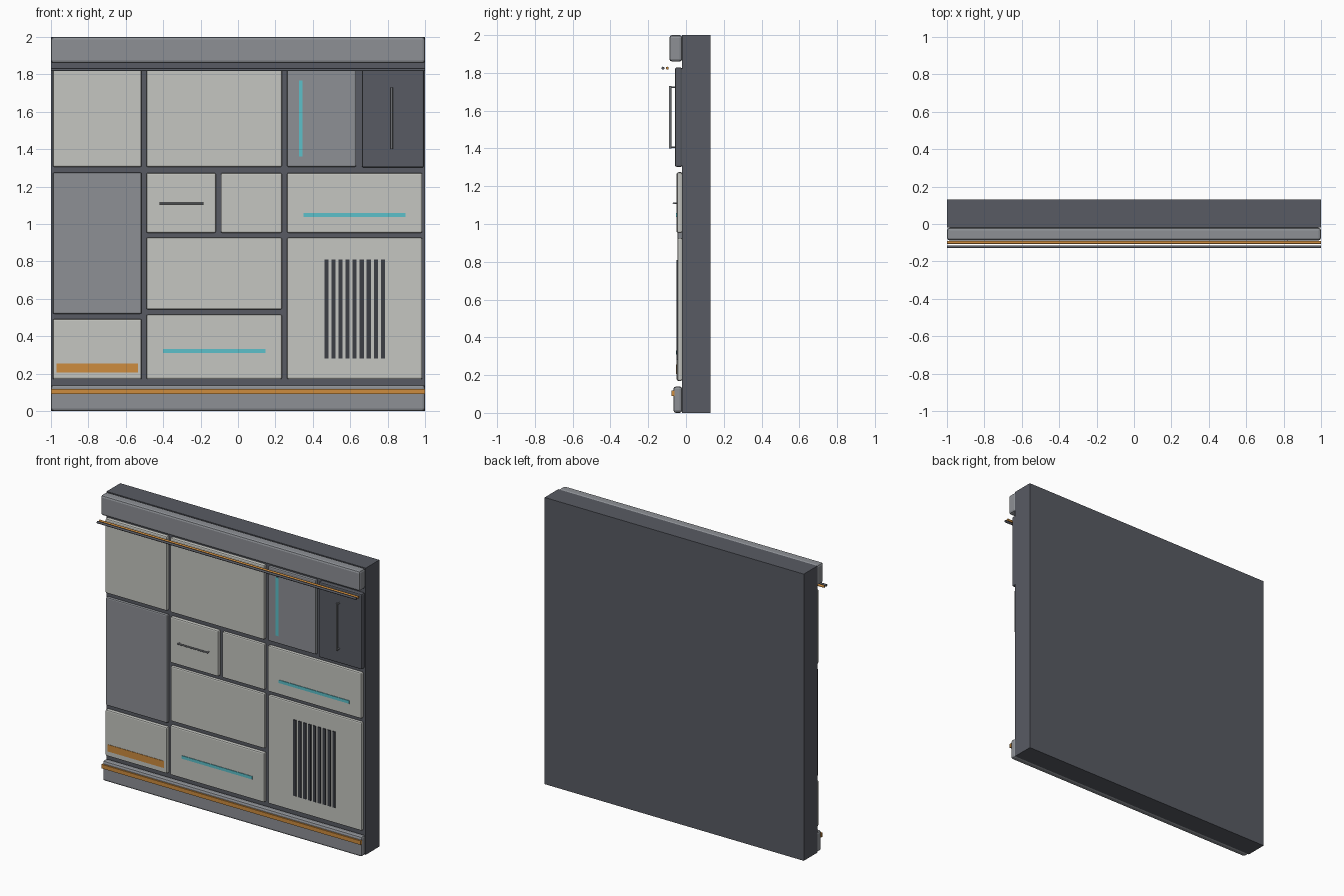
import bpy, bmesh, math
from mathutils import Vector

if "Cube" in bpy.data.objects:
    bpy.data.objects.remove(bpy.data.objects["Cube"])


def mat(name, rgb):
    m = bpy.data.materials.new(name)
    lin = [(c / 255 / 12.92) if c < 10 else ((c / 255 + 0.055) / 1.055) ** 2.4 for c in rgb]
    m.diffuse_color = (*lin, 1)
    m.use_nodes = True
    m.node_tree.nodes["Principled BSDF"].inputs["Base Color"].default_value = m.diffuse_color
    return m


LIGHT = mat("pale_panel", (197, 198, 193))
MID = mat("mid_grey", (141, 144, 149))
DARK = mat("dark_grey", (88, 91, 99))
VENT = mat("vent_dark", (60, 63, 69))
ORANGE = mat("orange", (205, 140, 62))
CYAN = mat("cyan", (92, 192, 202))


def box(name, x, y, z, m, bevel=0.0, segs=2):
    """Box from (min, max) ranges, with an optional rounded edge."""
    bm = bmesh.new()
    bmesh.ops.create_cube(bm, size=1)
    for v in bm.verts:
        v.co = Vector([(r[0] + r[1]) / 2 + c * (r[1] - r[0]) for r, c in zip((x, y, z), v.co)])
    if bevel:
        bmesh.ops.bevel(bm, geom=bm.edges[:], offset=bevel, segments=segs,
                        profile=0.5, affect='EDGES')
    return finish(name, bm, m)


def rod(name, a, b, r, m, sides=10):
    """Cylinder between two points."""
    a, b = Vector(a), Vector(b)
    bm = bmesh.new()
    bmesh.ops.create_cone(bm, cap_ends=True, segments=sides, radius1=r, radius2=r,
                          depth=(b - a).length)
    q = (b - a).to_track_quat('Z', 'Y')
    for v in bm.verts:
        v.co = q @ v.co + (a + b) / 2
    for f in bm.faces:
        f.smooth = len(f.verts) == 4
    for e in bm.edges:
        e.smooth = all(len(f.verts) == 4 for f in e.link_faces)
    return finish(name, bm, m)


def finish(name, bm, m):
    me = bpy.data.meshes.new(name)
    bm.to_mesh(me)
    bm.free()
    me.materials.append(m)
    ob = bpy.data.objects.new(name, me)
    bpy.context.collection.objects.link(ob)
    return ob


# Backing slab with top and bottom rails
FACE = -0.02
box("backing_slab", (-1, 1), (FACE, 0.13), (0, 2), DARK)
box("top_rail", (-1, 1), (-0.088, FACE), (1.86, 2.0), MID, 0.014)
box("bottom_rail", (-1, 1), (-0.067, FACE), (0, 0.14), MID, 0.014)
box("bottom_rail_stripe", (-1, 1), (-0.077, -0.062), (0.09, 0.118), ORANGE)

# Wall panels: x range, z range, front y, colour
panels = [
    ((-0.99, -0.515), (1.305, 1.825), -0.05, LIGHT),
    ((-0.49, 0.235), (1.305, 1.825), -0.05, LIGHT),
    ((0.262, 0.632), (1.305, 1.825), -0.045, MID),
    ((0.662, 0.995), (1.303, 1.828), -0.058, DARK),
    ((-0.99, -0.515), (0.52, 1.275), -0.045, MID),
    ((-0.99, -0.515), (0.17, 0.492), -0.05, LIGHT),
    ((-0.49, -0.118), (0.953, 1.273), -0.05, LIGHT),
    ((-0.092, 0.235), (0.953, 1.273), -0.045, LIGHT),
    ((0.262, 0.985), (0.953, 1.273), -0.048, LIGHT),
    ((-0.49, 0.235), (0.543, 0.927), -0.045, LIGHT),
    ((-0.49, 0.235), (0.17, 0.515), -0.05, LIGHT),
    ((0.262, 0.985), (0.17, 0.927), -0.045, LIGHT),
]
for i, (x, z, y, m) in enumerate(panels):
    box(f"wall_panel_{i + 1}", x, (y, FACE), z, m, 0.008)

# Light strips and warning stripe
box("light_strip_vertical", (0.325, 0.346), (-0.049, -0.043), (1.36, 1.768), CYAN)
box("light_strip_right", (0.35, 0.895), (-0.052, -0.046), (1.037, 1.058), CYAN)
box("light_strip_lower", (-0.40, 0.147), (-0.054, -0.048), (0.31, 0.331), CYAN)
box("warning_stripe", (-0.97, -0.535), (-0.053, -0.048), (0.207, 0.255), ORANGE)

# Vent slats
for i in range(9):
    cx = 0.473 + i * 0.0377
    box(f"vent_slat_{i + 1}", (cx - 0.011, cx + 0.011), (-0.051, -0.043), (0.28, 0.81), VENT)

# Handles: a bar on two stand-offs
def handle(name, a, b, base_y, r=0.006):
    rod(name + "_bar", a, b, r, MID)
    for i, p in enumerate((a, b)):
        d = (Vector(b) - Vector(a)).normalized() * (r if i == 0 else -r)
        q = Vector(p) + d
        rod(f"{name}_post_{i + 1}", q, (q.x, base_y, q.z), r * 0.8, MID, 8)


handle("door_handle", (0.822, -0.084, 1.40), (0.822, -0.084, 1.73), -0.055)
handle("drawer_handle", (-0.42, -0.066, 1.11), (-0.185, -0.066, 1.11), -0.047, 0.005)

# Pipes running under the top rail
rod("orange_pipe", (-1, -0.099, 1.825), (1, -0.099, 1.825), 0.008, ORANGE)
rod("dark_pipe", (-1, -0.122, 1.825), (1, -0.122, 1.825), 0.008, DARK)
